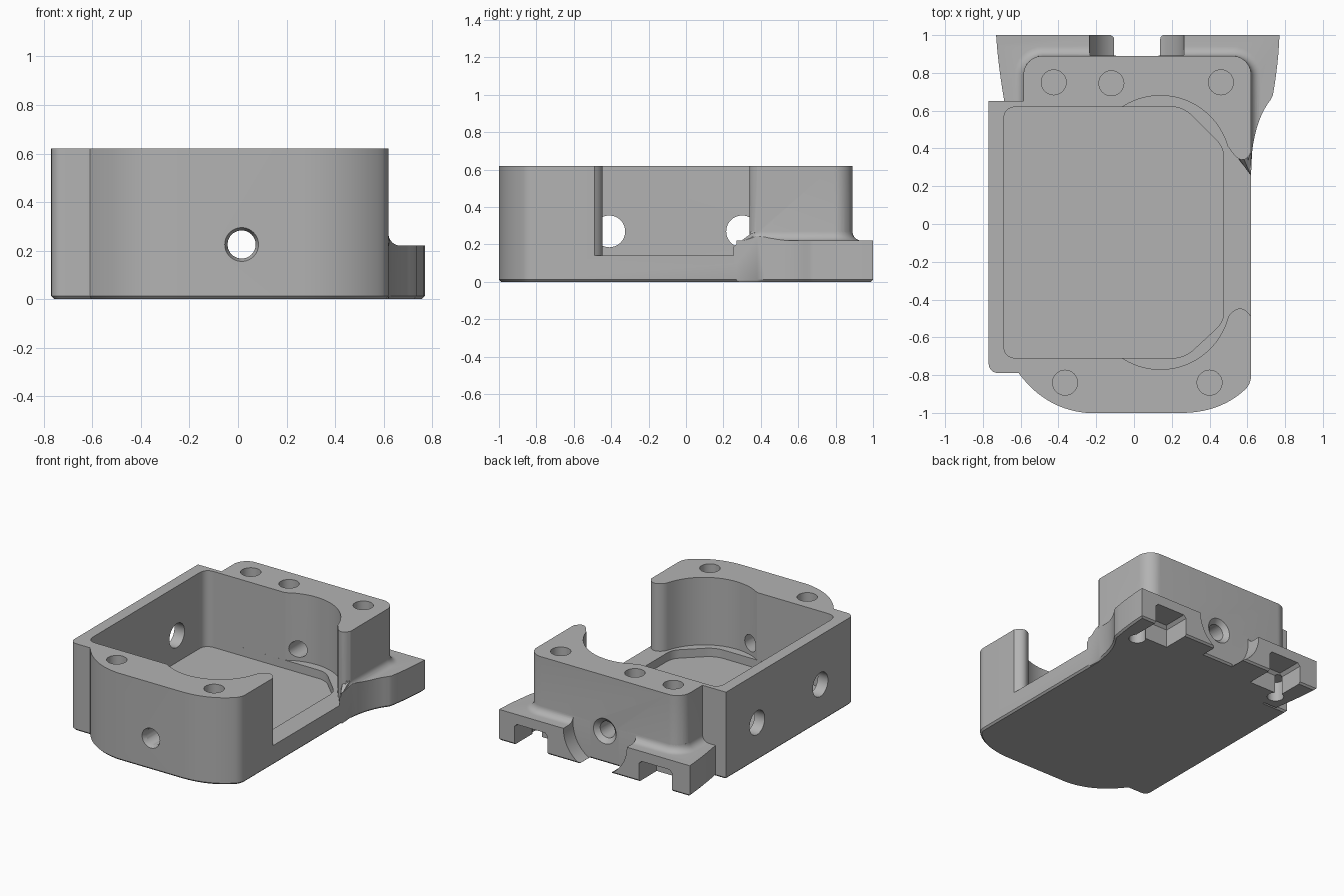
import bpy, bmesh
from math import sin, cos, pi
from mathutils import Vector, Matrix

old = bpy.data.objects.get("Cube")
if old:
    bpy.data.objects.remove(old, do_unlink=True)

grey = bpy.data.materials.new("matte grey")
grey.use_nodes = True
tone = (0.45, 0.45, 0.45, 1)
grey.diffuse_color = tone
grey.node_tree.nodes["Principled BSDF"].inputs["Base Color"].default_value = tone


def bez(a, c, b, n=8):
    """Points on a quadratic curve."""
    a, c, b = Vector(a), Vector(c), Vector(b)
    return [a * (1 - t) ** 2 + c * 2 * t * (1 - t) + b * t * t
            for t in (i / n for i in range(n + 1))]


def arc(cx, cy, r, a0, a1, n=20):
    """Points on a circular arc, angles in degrees."""
    angles = [(a0 + (a1 - a0) * i / n) * pi / 180 for i in range(n + 1)]
    return [Vector((cx + r * cos(a), cy + r * sin(a))) for a in angles]


def rounded(x0, x1, y0, y1, r):
    return (arc(x1 - r, y1 - r, r, 0, 90, 8) + arc(x0 + r, y1 - r, r, 90, 180, 8)
            + arc(x0 + r, y0 + r, r, 180, 270, 8) + arc(x1 - r, y0 + r, r, 270, 360, 8))


def offset(pts, d):
    """Move a counter-clockwise outline outwards by d."""
    out = []
    for i, p in enumerate(pts):
        u = (p - pts[i - 1]).normalized()
        v = (pts[(i + 1) % len(pts)] - p).normalized()
        n1, n2 = Vector((u.y, -u.x)), Vector((v.y, -v.x))
        out.append(p + (n1 + n2) * (d / max(0.3, 1 + n1.dot(n2))))
    return out


def finish(name, bm):
    bmesh.ops.recalc_face_normals(bm, faces=bm.faces)
    me = bpy.data.meshes.new(name)
    bm.to_mesh(me)
    bm.free()
    me.materials.append(grey)
    ob = bpy.data.objects.new(name, me)
    bpy.context.collection.objects.link(ob)
    return ob


def prism(name, outline, levels):
    """Loft an outline through (height, offset) levels."""
    pts = []
    for p in map(Vector, outline):
        if not pts or (p - pts[-1]).length > 1e-4:
            pts.append(p)
    if (pts[0] - pts[-1]).length < 1e-4:
        pts.pop()
    bm = bmesh.new()
    rings = [[bm.verts.new((p.x, p.y, z)) for p in offset(pts, d)] for z, d in levels]
    for a, b in zip(rings, rings[1:]):
        for i in range(len(a)):
            bm.faces.new((a[i - 1], a[i], b[i], b[i - 1]))
    bm.faces.new(rings[0])
    bm.faces.new(rings[-1])
    return finish(name, bm)


def rod(name, start, end, r1, r2=None, n=40):
    start, end = Vector(start), Vector(end)
    d = end - start
    mat = Matrix.Translation((start + end) / 2) @ d.to_track_quat('Z', 'Y').to_matrix().to_4x4()
    bm = bmesh.new()
    bmesh.ops.create_cone(bm, cap_ends=True, segments=n, radius1=r1,
                          radius2=r1 if r2 is None else r2, depth=d.length, matrix=mat)
    return finish(name, bm)


def combine(target, tool, how='DIFFERENCE'):
    mod = target.modifiers.new("combine", 'BOOLEAN')
    mod.operation, mod.object, mod.solver = how, tool, 'EXACT'
    bpy.context.view_layer.objects.active = target
    bpy.ops.object.modifier_apply(modifier=mod.name)
    bpy.data.objects.remove(tool, do_unlink=True)


H, LEDGE, C = 0.62, 0.22, 0.015

# Main housing block with chamfered underside
outline = (bez((-.77, -.73), (-.77, -.79), (-.71, -.79)) + bez((-.61, -.79), (-.47, -.98), (-.25, -1), 14)
           + bez((.25, -1), (.46, -1), (.595, -.87), 14) + bez((.595, -.87), (.62, -.84), (.62, -.8), 6)
           + arc(.52, .79, .1, 0, 90, 10) + arc(-.485, .79, .1, 90, 180, 10)
           + [(-.585, .65), (-.77, .65)])
housing = prism("housing", outline, [(0, -.012), (.012, 0), (H, 0)])

# Upper cavity, bulging at the open side and leaving two rounded wall tips
cavity = (bez((-.69, -.64), (-.69, -.71), (-.62, -.71)) + arc(.14, -.4, .37, 237, 344)
          + bez((.505, -.48), (.57, -.41), (.62, -.49)) + [(.7, -.49), (.7, .38)]
          + bez((.62, .38), (.575, .29), (.505, .4)) + arc(.14, .31, .37, 16, 123)
          + bez((-.62, .62), (-.69, .62), (-.69, .55)))
combine(housing, prism("upper_cavity", cavity, [(.14, 0), (.8, 0)]))

# Shallow floor pocket with clipped corners
pocket = (bez((-.69, -.64), (-.69, -.71), (-.62, -.71)) + bez((.2, -.71), (.26, -.71), (.31, -.67))
          + bez((.44, -.55), (.475, -.515), (.475, -.46)) + bez((.475, .35), (.475, .4), (.44, .44))
          + bez((.31, .57), (.26, .62), (.2, .62)) + bez((-.62, .62), (-.69, .62), (-.69, .55)))
combine(housing, prism("floor_pocket", pocket, [(.08, 0), (.3, 0)]))

# Rear mounting flanges, with a soft fillet up to the housing
left_edge = ([(.13, .8), (.5, .75), (.57, .45), (.6, .36), (.62, .27)]
             + bez((.625, .38), (.645, .56), (.725, .66)) + bez((.735, .68), (.765, .85), (.77, 1), 6)
             + bez((.15, 1), (.13, 1), (.13, .98), 4))
right_edge = (bez((-.095, .98), (-.095, 1), (-.115, 1), 4) + bez((-.73, 1), (-.72, .84), (-.685, .64), 6)
              + [(-.5, .64), (-.45, .75), (-.095, .8)])
block = rounded(-.585, .62, .3, .89, .1)
fillet = [(LEDGE - .1, .05)] + [(LEDGE + .05 * (1 - cos(a)), .05 * (1 - sin(a)))
                                for a in (i * pi / 12 for i in range(7))]
for name, edge in (("left_flange", left_edge), ("right_flange", right_edge)):
    flange = prism(name, edge, [(0, -.012), (.012, 0), (.3, 0)])
    mass = prism("flange_mass", [(-1, 0), (1, 0), (1, 1.2), (-1, 1.2)], [(-.1, 0), (LEDGE, 0)])
    combine(mass, prism("flange_fillet", block, fillet), 'UNION')
    combine(flange, mass, 'INTERSECT')
    combine(housing, flange, 'UNION')

# Small web at the foot of the rear wall tip
bm = bmesh.new()
for p in ((.535, .37, .1), (.62, .255, .1), (.62, .42, .1), (.535, .37, .15),
          (.62, .255, .19), (.57, .37, .27), (.62, .35, .26), (.62, .42, .27)):
    bm.verts.new(p)
bmesh.ops.convex_hull(bm, input=bm.verts)
combine(housing, finish("wall_web", bm), 'UNION')

# Round clearance between the flanges, and slots under them
combine(housing, rod("bore_clearance", (C, .891, LEDGE), (C, 1.2, LEDGE), .25, n=64))
for x in (.52, -.46):
    slot = [(x - .13, .8), (x + .13, .8), (x + .13, 1.1), (x - .13, 1.1)]
    combine(housing, prism("flange_slot", slot, [(-.1, 0), (.13, 0), (.15, -.02)]))

# Bore along the length, with countersunk ends
for side, r in ((-1, .07), (1, .09)):
    face = -1 if side < 0 else .89
    combine(housing, rod("bore", (C, side * .5, .225), (C, side * 1.2, .225), .058))
    combine(housing, rod("countersink", (C, face - side * .03, .225),
                         (C, face + side * .0005, .225), .058, r))

# Two round openings in the closed side wall
for y in (-.41, .3):
    combine(housing, rod("side_opening", (-1, y, .27), (-.6, y, .27), .085))

# Blind screw holes on the rim and under the flanges
for x, y in ((-.425, .75), (-.12, .745), (.46, .75), (-.365, -.84), (.4, -.84)):
    combine(housing, rod("screw_hole", (x, y, .34), (x, y, .7), .066))
for x in (.61, -.58):
    combine(housing, rod("flange_hole", (x, .76, -.1), (x, .76, .14), .055))

# Smooth the curved walls and keep the edges crisp
bpy.ops.object.select_all(action='DESELECT')
housing.select_set(True)
bpy.context.view_layer.objects.active = housing
bpy.ops.object.shade_smooth_by_angle(angle=pi / 6)
